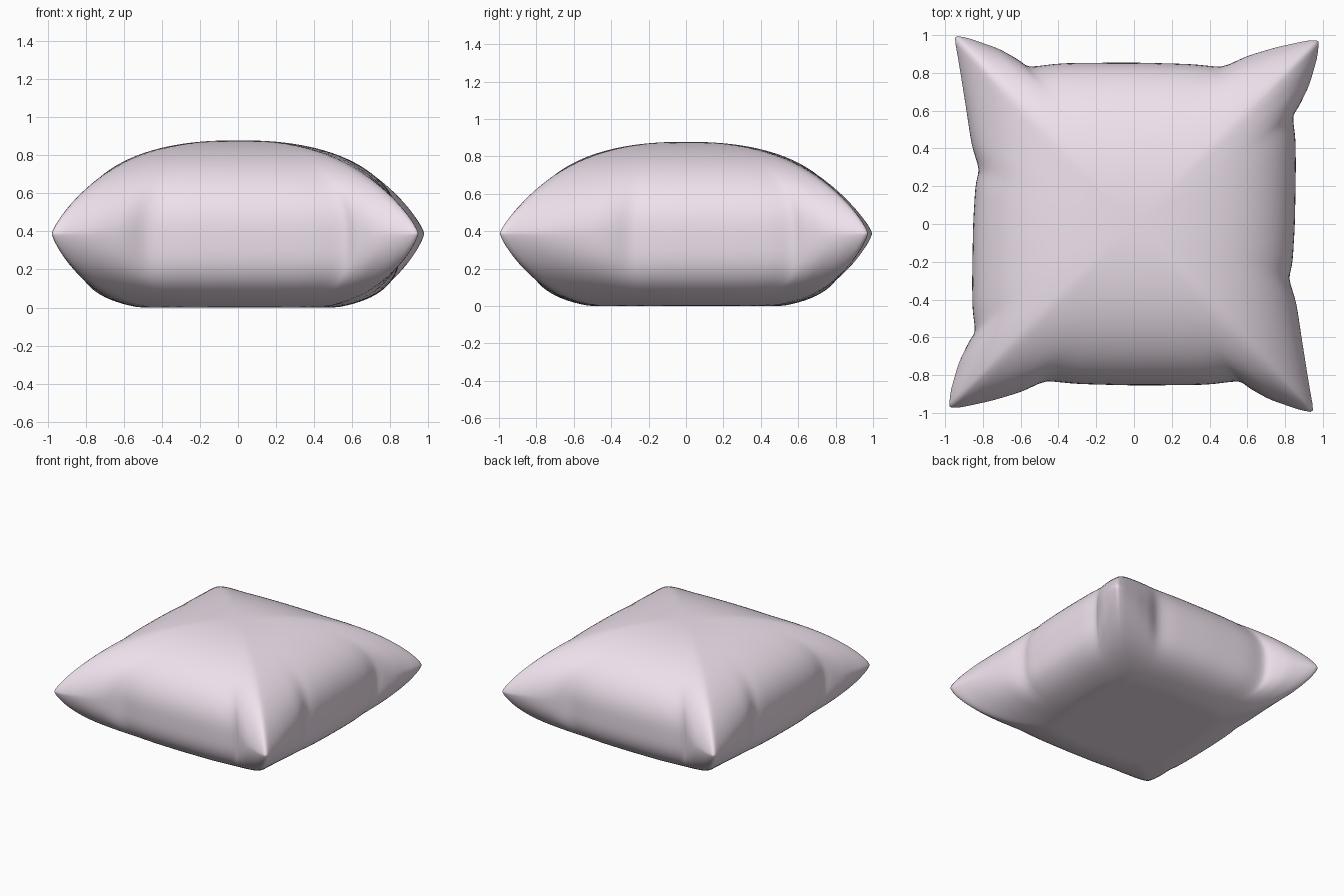
import bpy, bmesh, math
from mathutils import Vector

if "Cube" in bpy.data.objects:
    bpy.data.objects.remove(bpy.data.objects["Cube"])

# Half of the pillow outline seen from above: x, y, cornerness (0 = side, 1 = corner tip)
HALF = [(-.82, .29, 0), (-.86, .42, .2), (-.89, .62, .5), (-.925, .84, .85), (-.953, .998, 1),
        (-.88, .985, .9), (-.72, .93, .5), (-.62, .875, .2), (-.56, .83, 0),
        (-.38, .852, 0), (0, .855, 0), (.3, .847, 0), (.47, .83, 0),
        (.6, .89, .3), (.75, .935, .6), (.92, .972, .95), (.98, .972, 1),
        (.97, .88, .85), (.93, .74, .5), (.88, .635, .2), (.84, .57, 0),
        (.855, .45, 0), (.857, .3, 0), (.852, 0, 0), (.84, -.2, 0)]
SEAM, TOP, BOTTOM = .388, .49, .412
SUB, RINGS = 4, 56


def lerp(a, b, t):
    return a + (b - a) * t


# The other half is the same outline turned by 180 degrees
pts = [Vector(p) for p in HALF] + [Vector((-x, -y, c)) for x, y, c in HALF]
outline = [pts[i].lerp(pts[(i + 1) % len(pts)], k / SUB)
           for i in range(len(pts)) for k in range(SUB)]
n = len(outline)


def relax(loop, times):
    for _ in range(times):
        loop = [loop[i] * .5 + (loop[i - 1] + loop[(i + 1) % n]) * .25 for i in range(n)]
    return loop


soft = relax(outline, 40)      # calmer outline used towards the middle of the cloth
outline = relax(outline, 1)


def surface_point(i, t):
    s = math.sin(t)
    p = soft[i].lerp(outline[i], s ** 4)
    c = p.z
    power = lerp(.435, .75, c)
    if t < math.pi / 2:
        z = SEAM + TOP * max(0, 1 - s ** 2.3) ** power
    else:
        z = SEAM - BOTTOM * max(0, 1 - s ** 3.4) ** lerp(.3, .75, c)
    return Vector((p.x * s, p.y * s, max(0, z)))


# Inflated cushion shell: rings from the top centre over the seam to the bottom centre
bm = bmesh.new()
top = bm.verts.new((0, 0, SEAM + TOP))
base = bm.verts.new((0, 0, 0))
rings = [[bm.verts.new(surface_point(i, math.pi * r / RINGS)) for i in range(n)]
         for r in range(1, RINGS)]
for i in range(n):
    j = (i + 1) % n
    bm.faces.new((top, rings[0][i], rings[0][j]))
    bm.faces.new((base, rings[-1][j], rings[-1][i]))
    for a, b in zip(rings, rings[1:]):
        bm.faces.new((a[i], b[i], b[j], a[j]))
bmesh.ops.recalc_face_normals(bm, faces=bm.faces)
for f in bm.faces:
    f.smooth = True
mesh = bpy.data.meshes.new("pillow")
bm.to_mesh(mesh)
bm.free()
pillow = bpy.data.objects.new("pillow", mesh)
bpy.context.collection.objects.link(pillow)

# Pale pink cloth
cloth = bpy.data.materials.new("pale_pink_cloth")
cloth.diffuse_color = (.86, .76, .85, 1)
cloth.use_nodes = True
cloth.node_tree.nodes["Principled BSDF"].inputs["Base Color"].default_value = cloth.diffuse_color
mesh.materials.append(cloth)
